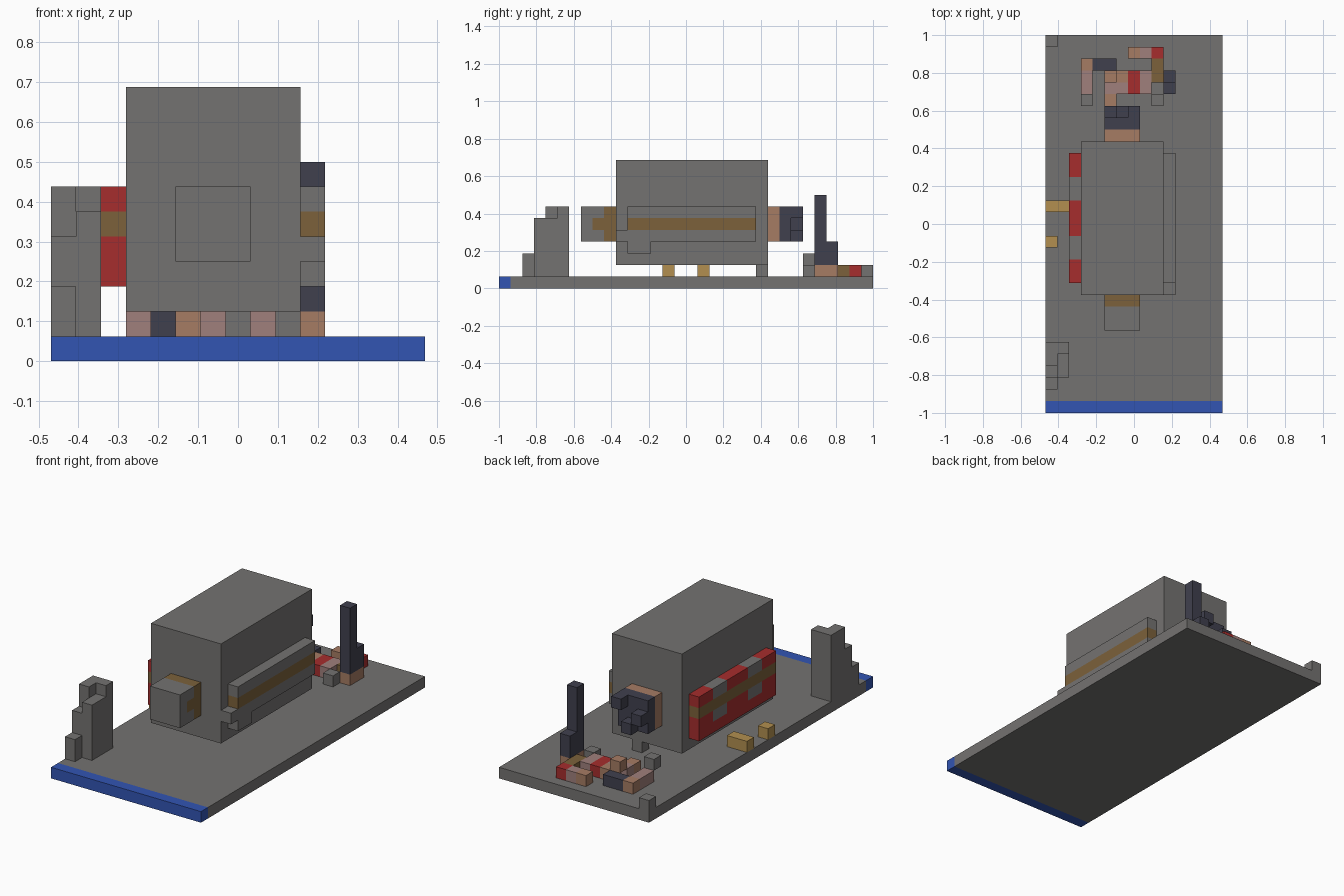
import bpy
import bmesh
from math import radians
from mathutils import Vector

old = bpy.data.objects.get("Cube")
if old:
    bpy.data.objects.remove(old, do_unlink=True)

UNIT = 1 / 16
ORIGIN = Vector((-7.5, -16, 0))     # grid corner, in block units

COLOURS = {
    "grey": (.175, .17, .165),
    "blue": (.032, .09, .45),
    "red": (.38, .026, .026),
    "olive": (.2, .12, .043),
    "tan": (.38, .2, .127),
    "pink": (.35, .215, .2),
    "navy": (.051, .051, .076),
    "gold": (.445, .275, .08),
}
NAMES = list(COLOURS)
LETTERS = {"g": "grey", "b": "blue", "r": "red", "o": "olive",
           "t": "tan", "p": "pink", "n": "navy", "y": "gold"}
MATERIALS = []
for name, rgb in COLOURS.items():
    mat = bpy.data.materials.new(name)
    mat.use_nodes = True
    mat.diffuse_color = (*rgb, 1)
    bsdf = mat.node_tree.nodes["Principled BSDF"]
    bsdf.inputs["Base Color"].default_value = (*rgb, 1)
    bsdf.inputs["Roughness"].default_value = .9
    MATERIALS.append(mat)


def block(colour, start, size):
    """Grid cells of a solid block, keyed by position."""
    return {(start[0] + x, start[1] + y, start[2] + z): colour
            for x in range(size[0]) for y in range(size[1]) for z in range(size[2])}


def cells_from_rows(rows, start, right, down):
    """Grid cells drawn as rows of colour letters; a dot is empty."""
    cells = {}
    for r, row in enumerate(rows):
        for c, letter in enumerate(row):
            if letter != ".":
                pos = Vector(start) + c * Vector(right) + r * Vector(down)
                cells[tuple(int(round(v)) for v in pos)] = LETTERS[letter]
    return cells


def build(name, *parts):
    """One object from the outer faces of the given cells."""
    cells = {}
    for part in parts:
        cells.update(part)
    bm = bmesh.new()
    for cell, colour in cells.items():
        for axis in range(3):
            for side in (0, 1):
                near = list(cell)
                near[axis] += 2 * side - 1
                if tuple(near) in cells:
                    continue
                u, v, n = Vector(), Vector(), Vector()
                u[(axis + 1) % 3] = v[(axis + 2) % 3] = 1
                n[axis] = side
                base = Vector(cell) + ORIGIN + n
                ring = [base, base + u, base + u + v, base + v]
                if not side:
                    ring.reverse()
                face = bm.faces.new([bm.verts.new(p * UNIT) for p in ring])
                face.material_index = NAMES.index(colour)
    bmesh.ops.remove_doubles(bm, verts=bm.verts, dist=UNIT / 100)
    bmesh.ops.dissolve_limit(bm, angle_limit=radians(1), verts=bm.verts,
                             edges=bm.edges, delimit={"MATERIAL"})
    mesh = bpy.data.meshes.new(name)
    for mat in MATERIALS:
        mesh.materials.append(mat)
    bm.to_mesh(mesh)
    bm.free()
    obj = bpy.data.objects.new(name, mesh)
    bpy.context.collection.objects.link(obj)
    return obj


X, Y, DOWN = (1, 0, 0), (0, 1, 0), (0, 0, -1)

# Floor slab with a coloured front edge
build("floor_slab", block("grey", (0, 0, 0), (15, 32, 1)),
      block("blue", (0, 0, 0), (15, 1, 1)))

# Main hull and the foot under its rear
build("hull", block("grey", (3, 10, 2), (7, 13, 9)))
build("rear_foot", block("grey", (7, 22, 1), (1, 1, 1)))

# Front nose with a coloured collar
build("nose", block("grey", (5, 7, 4), (3, 2, 3)),
      block("olive", (5, 9, 4), (3, 1, 3)),
      block("olive", (5, 8, 5), (3, 1, 1)))

# Left side panel with a stripe and a lower hook
build("left_panel", block("grey", (10, 11, 4), (1, 11, 3)),
      block("olive", (10, 11, 5), (1, 11, 1)),
      block("grey", (10, 10, 4), (1, 1, 1)),
      block("grey", (10, 11, 3), (1, 2, 1)))

# Right side panel, drawn from front to rear
build("right_panel", cells_from_rows(
    ["rrggrrrggrr",
     "ooooooooooo",
     "rrggrrrggrr",
     "rrrrrrrrrrr"], (2, 11, 6), Y, DOWN))

# Rear nozzle with a stepped end
build("nozzle", block("tan", (5, 23, 4), (3, 1, 3)),
      block("navy", (5, 24, 4), (3, 1, 3)),
      cells_from_rows(["..n", "n..", ".n."], (5, 25, 6), X, DOWN))

# Stepped tower at the front corner
build("stepped_tower", block("grey", (0, 2, 1), (1, 1, 2)),
      block("grey", (0, 3, 1), (1, 1, 4)),
      block("grey", (0, 4, 1), (1, 2, 6)),
      block("grey", (1, 3, 1), (1, 2, 5)),
      block("grey", (1, 5, 1), (1, 1, 6)))

# Tall rear mast on its base
build("mast", block("tan", (10, 27, 1), (1, 2, 1)),
      block("navy", (10, 27, 2), (1, 1, 6)),
      block("navy", (10, 28, 2), (1, 1, 2)))

# Scattered rear rubble, drawn from rear to front
build("rubble", cells_from_rows(
    ["....tpr",
     "tnn...o",
     "p..trpo",
     "p.pprp.",
     "..t...g"], (3, 30, 1), X, (0, -1, 0)))
build("raised_rubble", block("tan", (5, 28, 2), (1, 1, 1)),
      block("grey", (3, 26, 2), (1, 1, 1)))

# Small pieces along the right edge
build("gold_bar", block("gold", (0, 17, 1), (2, 1, 1)))
build("gold_cube", block("gold", (0, 14, 1), (1, 1, 1)))
build("corner_post", block("grey", (0, 31, 1), (1, 1, 1)))
